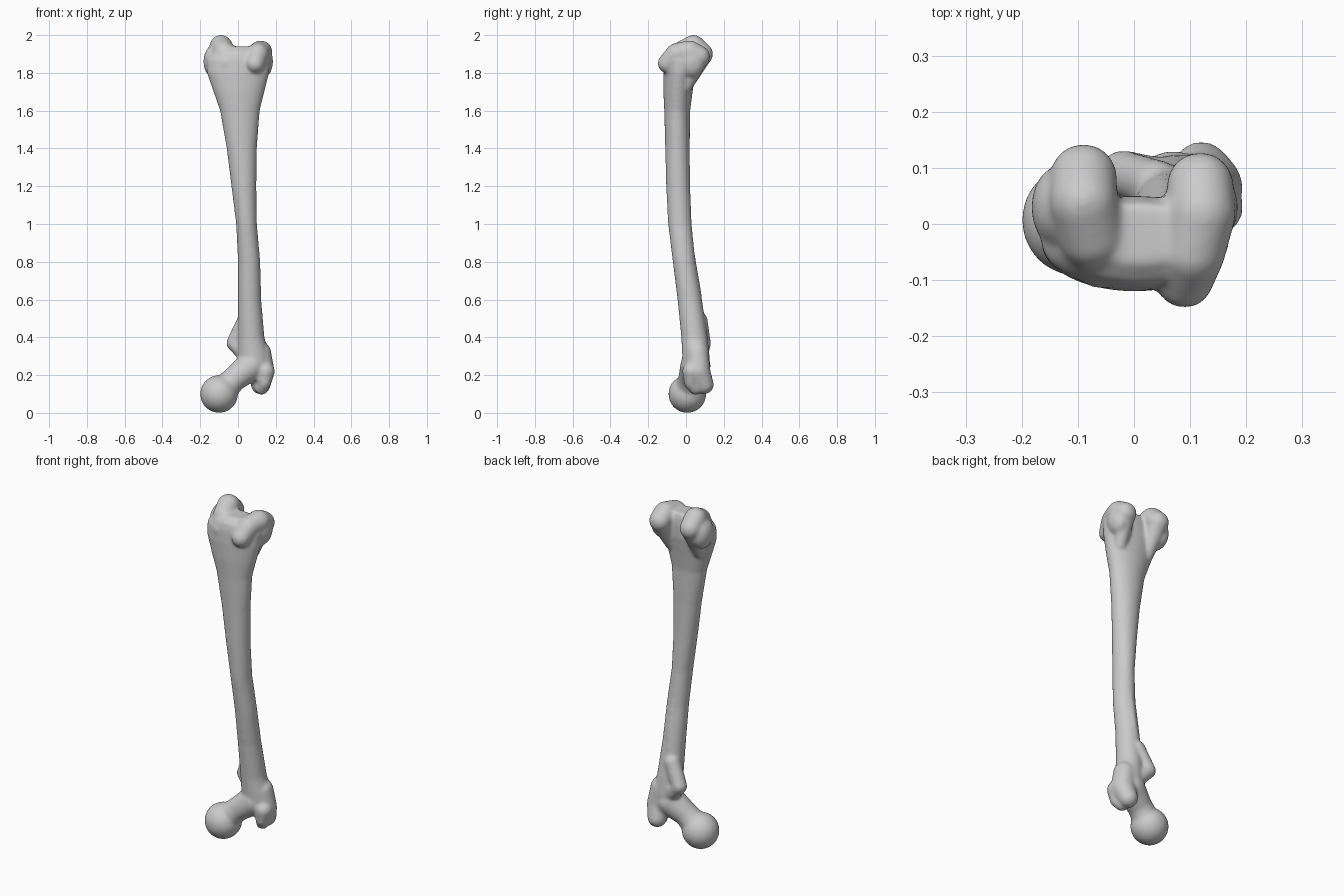
import bpy, bmesh, math
from mathutils import Vector, Matrix

cube = bpy.data.objects.get("Cube")
if cube:
    bpy.data.objects.remove(cube, do_unlink=True)

mat = bpy.data.materials.new("bone grey")
mat.use_nodes = True
color = (0.6, 0.6, 0.6, 1)
mat.diffuse_color = color
mat.node_tree.nodes["Principled BSDF"].inputs["Base Color"].default_value = color

bm = bmesh.new()


def ball(center, size):
    m = Matrix.Translation(center) @ Matrix.Diagonal((*size, 1))
    bmesh.ops.create_icosphere(bm, subdivisions=4, radius=1, matrix=m)


def chain(points, steps=8):
    """Row of overlapping balls; each point is x, y, z, radius."""
    for a, b in zip(points, points[1:]):
        for i in range(steps + 1):
            p = Vector(a).lerp(Vector(b), i / steps)
            ball(p[:3], [p[3]] * 3)


def loft(rows, sides=40):
    """Closed tube; each row is z, x min, x max, y min, y max."""
    rings = []
    for z, x0, x1, y0, y1 in rows:
        ring = []
        for i in range(sides):
            a = math.tau * i / sides
            ring.append(bm.verts.new(((x0 + x1 + (x1 - x0) * math.cos(a)) / 2,
                                      (y0 + y1 + (y1 - y0) * math.sin(a)) / 2, z)))
        rings.append(ring)
    for lo, hi in zip(rings, rings[1:]):
        for i in range(sides):
            j = (i + 1) % sides
            bm.faces.new((lo[i], lo[j], hi[j], hi[i]))
    bm.faces.new(rings[0][::-1])
    bm.faces.new(rings[-1])


# Shaft, flaring towards both ends
loft([(.17, .06, .15, .01, .10), (.23, .02, .17, -.015, .12),
      (.30, .00, .165, -.02, .125), (.40, .00, .14, -.025, .115),
      (.60, .00, .123, -.045, .083), (.80, .00, .118, -.07, .05),
      (1.0, -.01, .10, -.095, .03), (1.2, -.035, .097, -.105, .022),
      (1.4, -.06, .10, -.11, .02), (1.6, -.095, .115, -.115, .022),
      (1.7, -.13, .14, -.12, .035), (1.8, -.165, .165, -.12, .05),
      (1.87, -.165, .17, -.115, .05), (1.91, -.13, .15, -.105, .045),
      (1.94, -.08, .10, -.07, .035)])
# Raised ridge down the back of the shaft
chain([(.05, .085, .45, .02), (.06, .06, .65, .02), (.055, .022, .9, .015),
       (.04, .008, 1.15, .014), (.02, .006, 1.4, .012)], 24)

# Ball head and neck
ball((-.1, .007, .1), (.1, .1, .1))
chain([(-.09, .01, .11, .075), (-.02, .025, .18, .066), (.07, .05, .25, .08)])

# Large outer knob and its front crest
chain([(.115, .06, .32, .06), (.13, .065, .22, .064), (.12, .095, .15, .052)])
chain([(.145, .03, .22, .05), (.14, .025, .16, .035), (.125, .05, .13, .035)])
# Small inner knob at the back
chain([(.04, .07, .49, .045), (-.02, .09, .37, .042), (.04, .075, .31, .045)])

# Paired rounded knuckles at the upper end
chain([(-.06, -.065, 1.85, .05), (-.075, -.02, 1.91, .06),
       (-.09, .04, 1.94, .061), (-.09, .083, 1.9, .06)])
chain([(.09, -.098, 1.85, .052), (.105, -.05, 1.9, .058),
       (.12, .02, 1.91, .062), (.118, .068, 1.885, .06)])
# Side swellings, running down from the knuckles
ball((-.13, .03, 1.86), (.053, .075, .085))
ball((.135, .03, 1.86), (.05, .07, .085))
chain([(-.09, .075, 1.88, .055), (-.085, .0, 1.73, .035)])
chain([(.115, .06, 1.87, .055), (.095, .0, 1.73, .035)])

mesh = bpy.data.meshes.new("thigh_bone")
bm.to_mesh(mesh)
bm.free()
bone = bpy.data.objects.new("thigh_bone", mesh)
bpy.context.collection.objects.link(bone)
mesh.materials.append(mat)

# Fuse the parts into one soft skin
remesh = bone.modifiers.new("fuse", 'REMESH')
remesh.mode = 'VOXEL'
remesh.voxel_size = .008
remesh.use_smooth_shade = True
soften = bone.modifiers.new("soften", 'SMOOTH')
soften.factor = .5
soften.iterations = 12

bpy.ops.object.select_all(action='DESELECT')
bone.select_set(True)
bpy.context.view_layer.objects.active = bone
for name in ("fuse", "soften"):
    bpy.ops.object.modifier_apply(modifier=name)
bpy.ops.object.shade_smooth()
